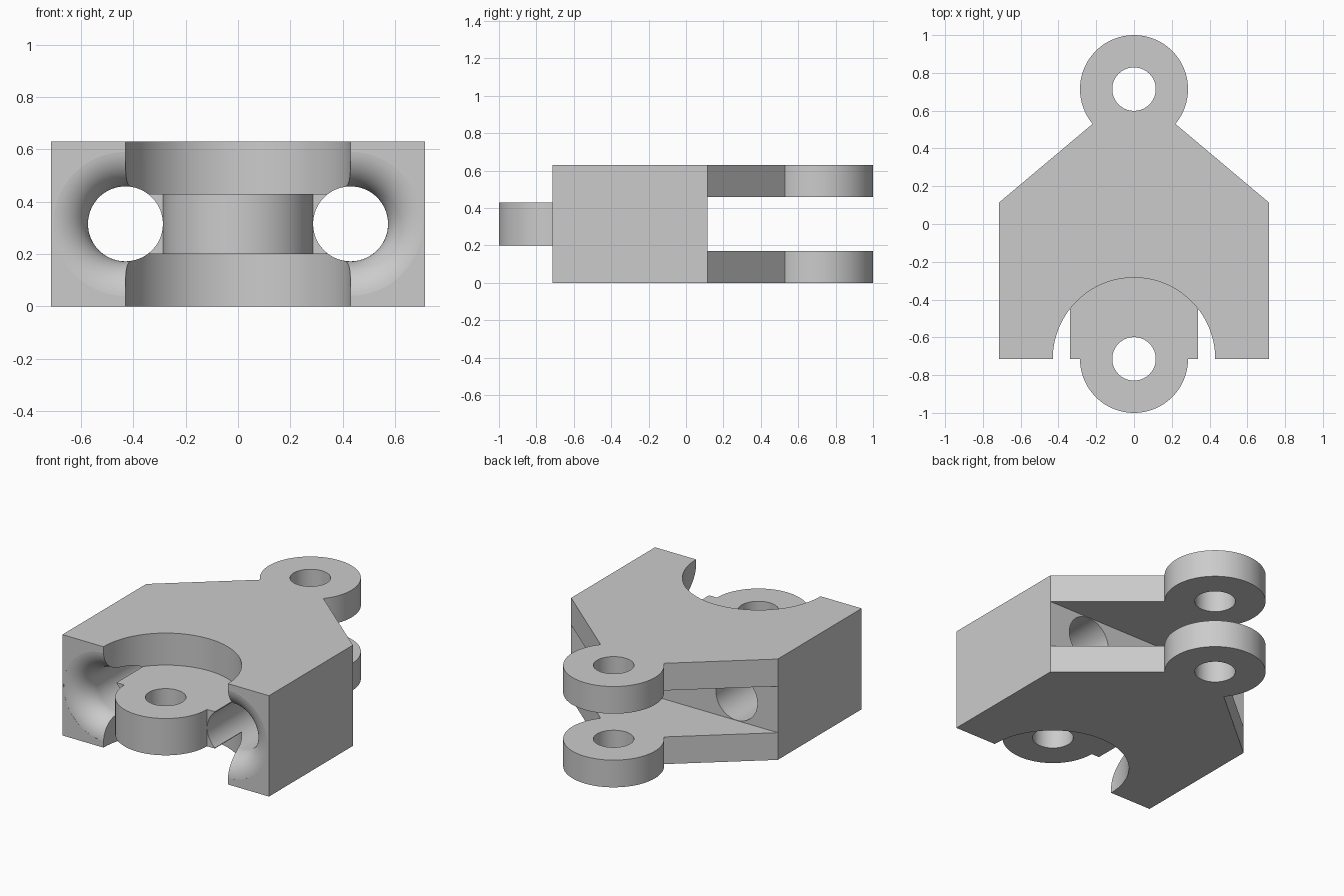
import bpy, bmesh
from math import sin, cos, pi, radians
from mathutils import Matrix, Vector

cube = bpy.data.objects.get("Cube")
if cube:
    bpy.data.objects.remove(cube, do_unlink=True)

HALF, HEIGHT = 0.714, 0.63      # half width of the block, full height
SHOULDER = 0.114                # where the block starts to taper
EYE_R, PIN_R = 0.286, 0.115     # rounded lug ends and their pin holes
BORE_X, BORE_R = 0.43, 0.143    # long side bores
MID = HEIGHT / 2

grey = bpy.data.materials.new("plain grey")
grey.use_nodes = True
colour = (0.6, 0.6, 0.6, 1)
grey.diffuse_color = colour
grey.node_tree.nodes["Principled BSDF"].inputs["Base Color"].default_value = colour


def finish(name, bm):
    bmesh.ops.recalc_face_normals(bm, faces=bm.faces)
    mesh = bpy.data.meshes.new(name)
    bm.to_mesh(mesh)
    bm.free()
    mesh.materials.append(grey)
    obj = bpy.data.objects.new(name, mesh)
    bpy.context.collection.objects.link(obj)
    return obj


def prism(name, outline, z0, z1):
    bm = bmesh.new()
    face = bm.faces.new([bm.verts.new((x, y, z0)) for x, y in outline])
    new = bmesh.ops.extrude_face_region(bm, geom=[face])["geom"]
    bmesh.ops.translate(bm, vec=(0, 0, z1 - z0),
                        verts=[v for v in new if isinstance(v, bmesh.types.BMVert)])
    return finish(name, bm)


def arc(cy, r, a0, a1, n=64):
    angles = [radians(a0 + (a1 - a0) * i / n) for i in range(n + 1)]
    return [(r * cos(a), cy + r * sin(a)) for a in angles]


def box(x, y0, y1):
    return [(-x, y0), (x, y0), (x, y1), (-x, y1)]


def lathe_y(name, profile, x):
    """Spin (radius, y) points around a bore axis running front to back."""
    bm = bmesh.new()
    verts = [bm.verts.new((r, y, 0)) for r, y in profile]
    edges = [bm.edges.new(pair) for pair in zip(verts, verts[1:])]
    bmesh.ops.spin(bm, geom=verts + edges, axis=(0, 1, 0), cent=(0, 0, 0),
                   angle=2 * pi, steps=96)
    bmesh.ops.remove_doubles(bm, verts=bm.verts, dist=1e-5)
    bmesh.ops.translate(bm, vec=(x, 0, MID), verts=bm.verts)
    return finish(name, bm)


def combine(target, tool, operation="DIFFERENCE"):
    bpy.context.view_layer.objects.active = target
    mod = target.modifiers.new(operation.title(), "BOOLEAN")
    mod.operation, mod.object, mod.solver = operation, tool, "EXACT"
    bpy.ops.object.modifier_apply(modifier=mod.name)
    bpy.data.objects.remove(tool, do_unlink=True)


# Tapered block ending in a rounded eye at the back
outline = [(-HALF, -HALF), (HALF, -HALF), (HALF, SHOULDER)]
outline += arc(HALF, EYE_R, -40, 220, 80) + [(-HALF, SHOULDER)]
body = prism("hinge_block", outline, 0, HEIGHT)

# Fork slot between the two back lugs, and the round front recess
combine(body, prism("fork_slot", box(1, SHOULDER, 1.2), 0.17, 0.46))
combine(body, prism("front_recess", arc(-HALF, 0.43, 0, 360, 128)[:-1], -0.1, HEIGHT + 0.1))

# Rounded mouths of the side bores
fillet = [(2 * BORE_R - BORE_R * sin(t), -HALF + BORE_R * (1 - cos(t)))
          for t in [pi / 2 * i / 20 for i in range(1, 21)]]
mouth = [(0, -0.8), (fillet[0][0], -0.8)] + fillet + [(0, fillet[-1][1])]
for side in (-1, 1):
    combine(body, lathe_y("bore_mouth", mouth, side * BORE_X))

# Front tongue with a rounded nose
tongue = [(0.34, -0.24), (-0.34, -0.24), (-0.34, -HALF)]
tongue += arc(-HALF, EYE_R, 180, 360) + [(0.34, -HALF)]
combine(body, prism("front_tongue", tongue, 0.2, 0.43), "UNION")

# Side bores and pin holes
straight = [(0, -1.2), (BORE_R, -1.2), (BORE_R, 0.5), (0, 0.5)]
for side in (-1, 1):
    combine(body, lathe_y("side_bore", straight, side * BORE_X))
    combine(body, prism("pin_hole", arc(side * HALF, PIN_R, 0, 360)[:-1], -0.1, HEIGHT + 0.1))

# Smooth round walls, keep corners sharp
bpy.ops.object.select_all(action="DESELECT")
body.select_set(True)
bpy.context.view_layer.objects.active = body
bpy.ops.object.shade_smooth_by_angle(angle=radians(25))
